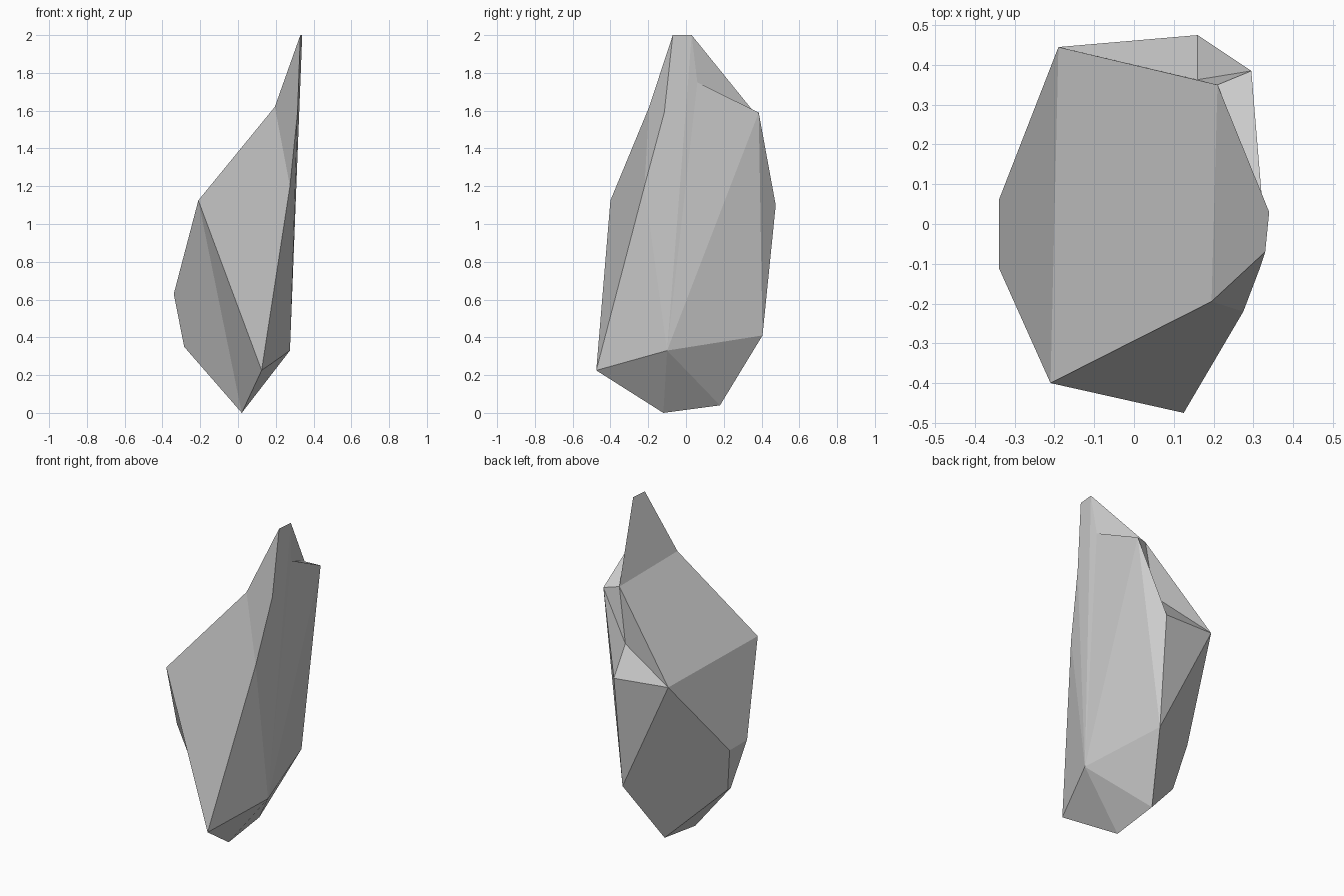
import bpy
import bmesh

cube = bpy.data.objects.get("Cube")
if cube:
    bpy.data.objects.remove(cube, do_unlink=True)

# Single stone colour
stone = bpy.data.materials.new("stone grey")
stone.use_nodes = True
colour = (0.6, 0.6, 0.6, 1)
stone.diffuse_color = colour
stone.node_tree.nodes["Principled BSDF"].inputs["Base Color"].default_value = colour

# Corner points of the rock
corners = {
    # peak and its ridge
    "F": (.33, -.07, 2), "E": (.34, .03, 2), "K": (.315, -.115, 1.59),
    "J": (.275, -.22, 1.2), "G": (.195, -.195, 1.62), "D": (.21, .35, 1.605),
    # chipped notch at the back
    "C": (.295, .385, 1.59), "T": (.322, .06, 1.75), "U": (.16, .363, 1.27),
    # shoulders
    "A": (-.19, .445, 1.125), "B": (.16, .475, 1.1), "H": (-.21, -.4, 1.125),
    # blunt side edge
    "P": (-.34, -.11, .63), "Q": (-.34, .06, .63),
    "R": (-.285, 0, .35), "S": (-.285, -.03, .35),
    # base
    "I": (.125, -.475, .225), "L": (.275, -.1, .33), "M": (.15, .405, .41),
    "N": (.02, -.12, 0), "O": (.02, .18, .04),
}

# Facets, each spelled by its corners
facets = {
    "sloping top": "ADGH",
    "blunt side": "AHPQ PQRS HPSN AMORQ",
    "front": "HNI HIJG GJKF",
    "peak": "GFED DET",
    "notch": "DTC DCU ADU AUB UCB",
    "back": "CMB ABM",
    "broad side": "ILJ JLK KLEF LTE LCT LMC",
    "underside": "RSNO LMO LON LNI",
}

bm = bmesh.new()
verts = {name: bm.verts.new(co) for name, co in corners.items()}
for group in facets.values():
    for facet in group.split():
        bm.faces.new([verts[name] for name in facet])
bmesh.ops.recalc_face_normals(bm, faces=bm.faces)

mesh = bpy.data.meshes.new("rock")
bm.to_mesh(mesh)
bm.free()
mesh.materials.append(stone)
rock = bpy.data.objects.new("rock", mesh)
bpy.context.collection.objects.link(rock)
